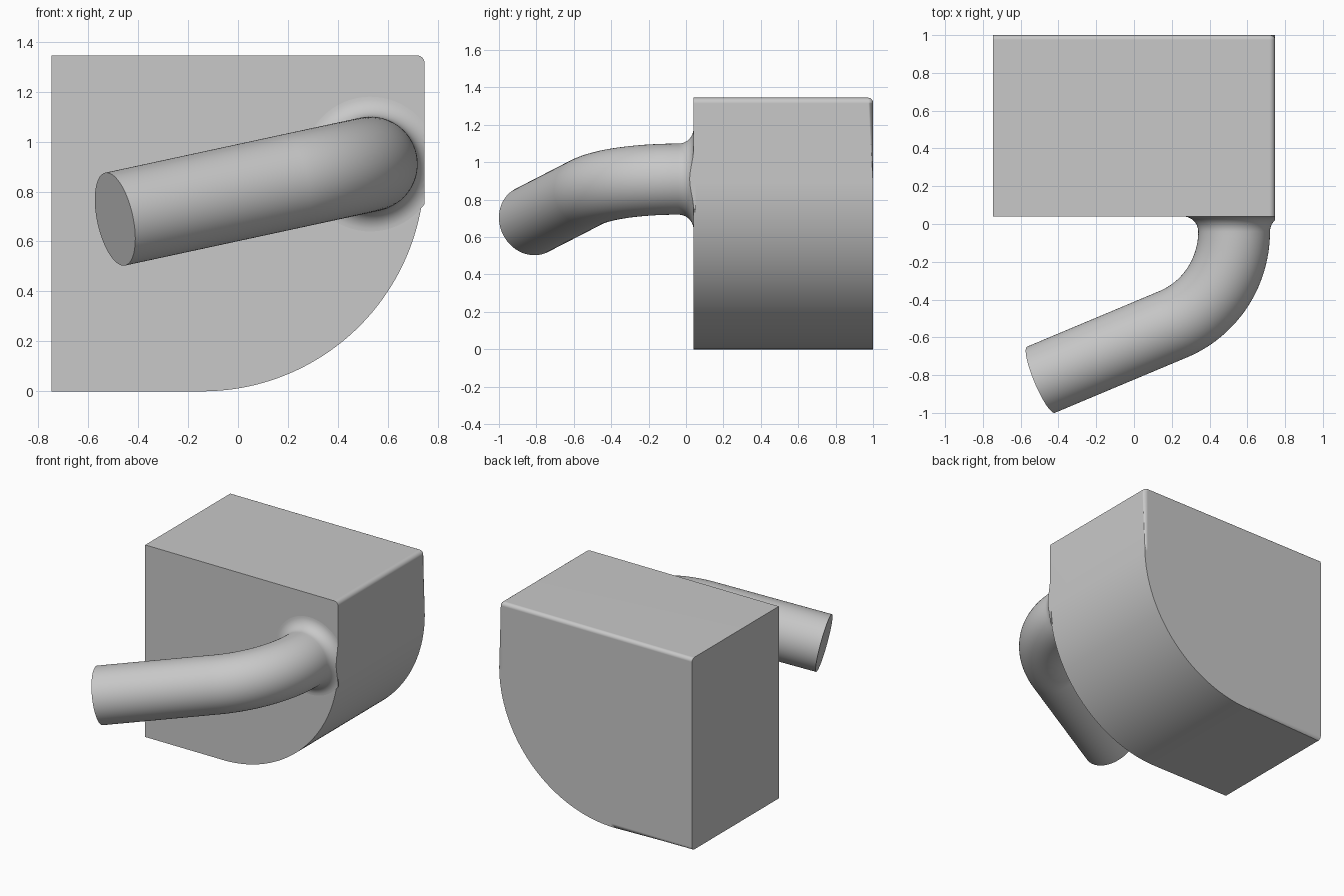
import bpy, bmesh, math
from mathutils import Vector

cube = bpy.data.objects.get("Cube")
if cube:
    bpy.data.objects.remove(cube)

grey = bpy.data.materials.new("light_grey")
grey.use_nodes = True
COLOR = (0.58, 0.58, 0.58, 1)
grey.diffuse_color = COLOR
grey.node_tree.nodes["Principled BSDF"].inputs["Base Color"].default_value = COLOR

HALF, TOP, FRONT, BACK = 0.747, 1.345, 0.04, 1.0


def arc(cx, cz, r, start, end, steps):
    angles = [math.radians(start + (end - start) * i / steps) for i in range(steps + 1)]
    return [(cx + r * math.cos(a), cz + r * math.sin(a)) for a in angles]


def finish(bm, name):
    bmesh.ops.recalc_face_normals(bm, faces=bm.faces[:])
    mesh = bpy.data.meshes.new(name)
    bm.to_mesh(mesh)
    bm.free()
    mesh.materials.append(grey)
    ob = bpy.data.objects.new(name, mesh)
    bpy.context.collection.objects.link(ob)
    bpy.ops.object.select_all(action="DESELECT")
    ob.select_set(True)
    bpy.context.view_layer.objects.active = ob
    bpy.ops.object.shade_smooth_by_angle(angle=math.radians(32))
    weighted = ob.modifiers.new("weighted_normals", "WEIGHTED_NORMAL")
    weighted.keep_sharp = True
    return ob


# Block: extruded profile with one large rounded corner and a small one
R = 0.89
profile = [(-HALF, TOP), (-HALF, 0)]
profile += arc(HALF - R, R, R, -90, 0, 56)
profile += arc(HALF - 0.03, TOP - 0.03, 0.03, 0, 90, 6)
bm = bmesh.new()
face = bm.faces.new([bm.verts.new((x, FRONT, z)) for x, z in profile])
ext = bmesh.ops.extrude_face_region(bm, geom=[face], use_keep_orig=True)
for v in ext["geom"]:
    if isinstance(v, bmesh.types.BMVert):
        v.co.y = BACK
# Rounded back rim, leaving the flat side sharp
rim = [e for e in bm.edges if all(v.co.y > BACK - 0.01 for v in e.verts)
       and any(v.co.x > -HALF + 0.01 for v in e.verts)]
bmesh.ops.bevel(bm, geom=rim, offset=0.025, segments=5, profile=0.5, affect="EDGES")
finish(bm, "block")

# Bent pipe: flared root, circular bend, straight end
RADIUS, FLARE, BEND, SIDES = 0.19, 0.08, 0.53, 64
root = Vector((0.53, FRONT - FLARE, 0.91))
forward = Vector((0, -1, 0))
across = Vector((-1, 0, -0.2157)).normalized()
turn = math.radians(67.7)
stations = [(root + Vector((0, FLARE + 0.01, 0)), forward, RADIUS + FLARE)]
for i in range(11):
    a = math.pi / 2 * i / 10
    depth = FLARE * math.cos(a)
    stations.append((root - forward * depth, forward,
                     RADIUS + FLARE * (1 - math.sin(a))))
for i in range(1, 29):
    a = turn * i / 28
    pos = root + forward * BEND * math.sin(a) + across * BEND * (1 - math.cos(a))
    stations.append((pos, forward * math.cos(a) + across * math.sin(a), RADIUS))
pos, direction, _ = stations[-1]
stations.append((pos + direction * 0.775, direction, RADIUS))

bm = bmesh.new()
side = forward.cross(across)
rings = []
for pos, direction, r in stations:
    other = side.cross(direction)
    rings.append([bm.verts.new(pos + r * (side * math.cos(t) + other * math.sin(t)))
                  for t in (math.tau * k / SIDES for k in range(SIDES))])
for a, b in zip(rings, rings[1:]):
    for k in range(SIDES):
        n = (k + 1) % SIDES
        bm.faces.new((a[k], a[n], b[n], b[k]))
bm.faces.new(rings[0])
bm.faces.new(rings[-1])
# Trim the flare flush with the block's side
cut = bmesh.ops.bisect_plane(bm, geom=bm.verts[:] + bm.edges[:] + bm.faces[:],
                             plane_co=(HALF, 0, 0), plane_no=(1, 0, 0), clear_outer=True)
edges = [e for e in cut["geom_cut"] if isinstance(e, bmesh.types.BMEdge)]
bmesh.ops.contextual_create(bm, geom=edges)
finish(bm, "bent_pipe")
